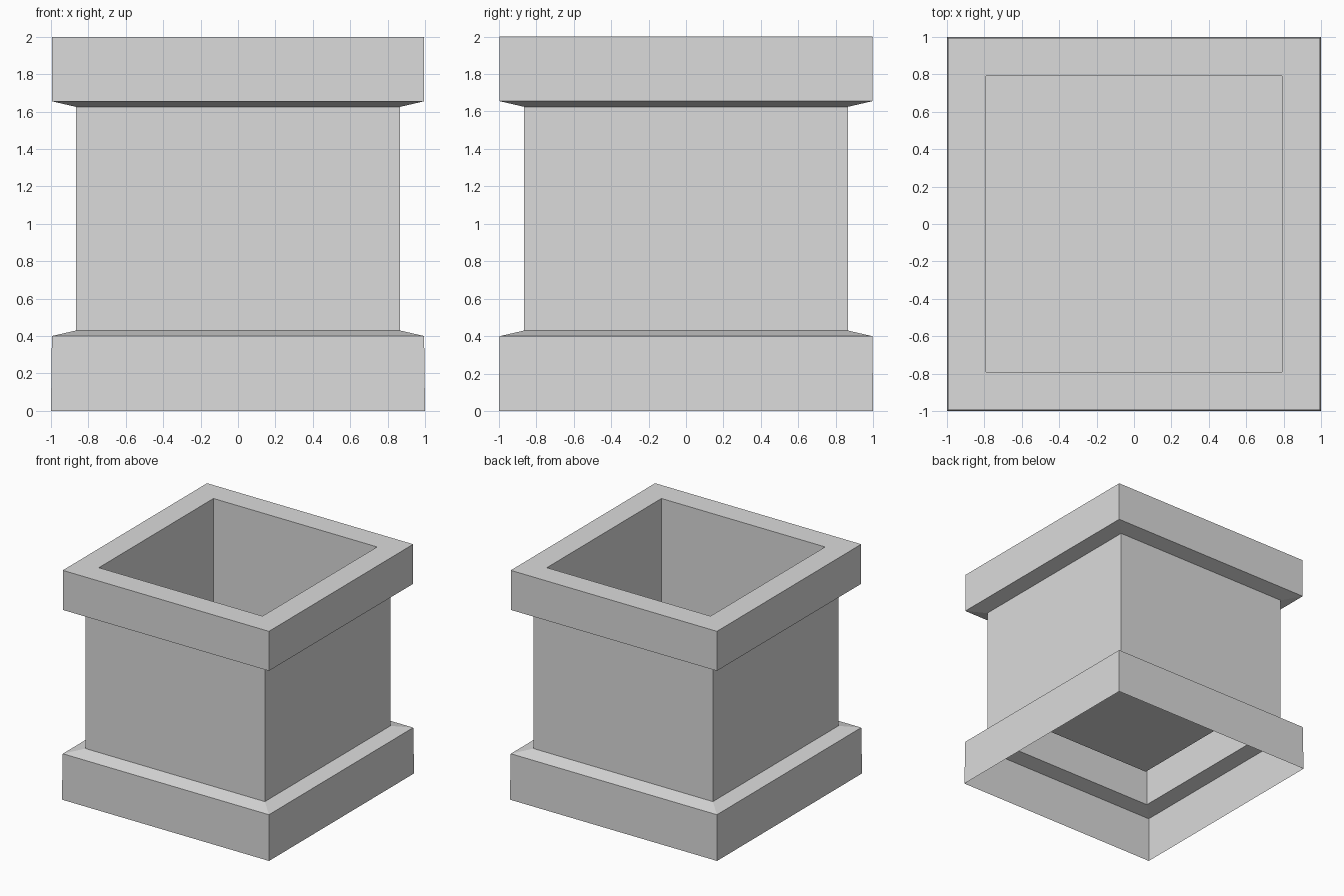
import bpy
import bmesh

cube = bpy.data.objects.get("Cube")
if cube:
    bpy.data.objects.remove(cube, do_unlink=True)

stone = bpy.data.materials.new("light_grey")
stone.use_nodes = True
grey = (0.71, 0.71, 0.71, 1)
stone.diffuse_color = grey
stone.node_tree.nodes["Principled BSDF"].inputs["Base Color"].default_value = grey


def square_sweep(name, profile, cap=False):
    """Join square rings of (half width, height); optionally fill the last ring."""
    bm = bmesh.new()
    rings = [[bm.verts.new((sx * r, sy * r, z))
              for sx, sy in ((-1, -1), (1, -1), (1, 1), (-1, 1))]
             for r, z in profile]
    for low, high in zip(rings, rings[1:]):
        for i in range(4):
            j = (i + 1) % 4
            bm.faces.new((low[i], low[j], high[j], high[i]))
    if cap:
        bm.faces.new(rings[-1])
    mesh = bpy.data.meshes.new(name)
    bm.to_mesh(mesh)
    bm.free()
    mesh.materials.append(stone)
    obj = bpy.data.objects.new(name, mesh)
    bpy.context.collection.objects.link(obj)


BODY, LIP, INNER = 0.865, 0.995, 0.79
BASE_TOP, RIM_BOTTOM, FLOOR = 0.43, 1.625, 0.685

# Hollow foot with a sloping shoulder
square_sweep("base_skirt", [(1, 0), (LIP, 0.4), (BODY, BASE_TOP)])

# Upright outer walls
square_sweep("body_walls", [(BODY, BASE_TOP), (BODY, RIM_BOTTOM)])

# Overhanging rim
square_sweep("top_rim", [(BODY, RIM_BOTTOM), (LIP, 1.655), (LIP, 2), (INNER, 2)])

# Thin inner box hanging from the rim, closed by its floor
square_sweep("inner_box", [(INNER, 2), (INNER, FLOOR)], cap=True)
